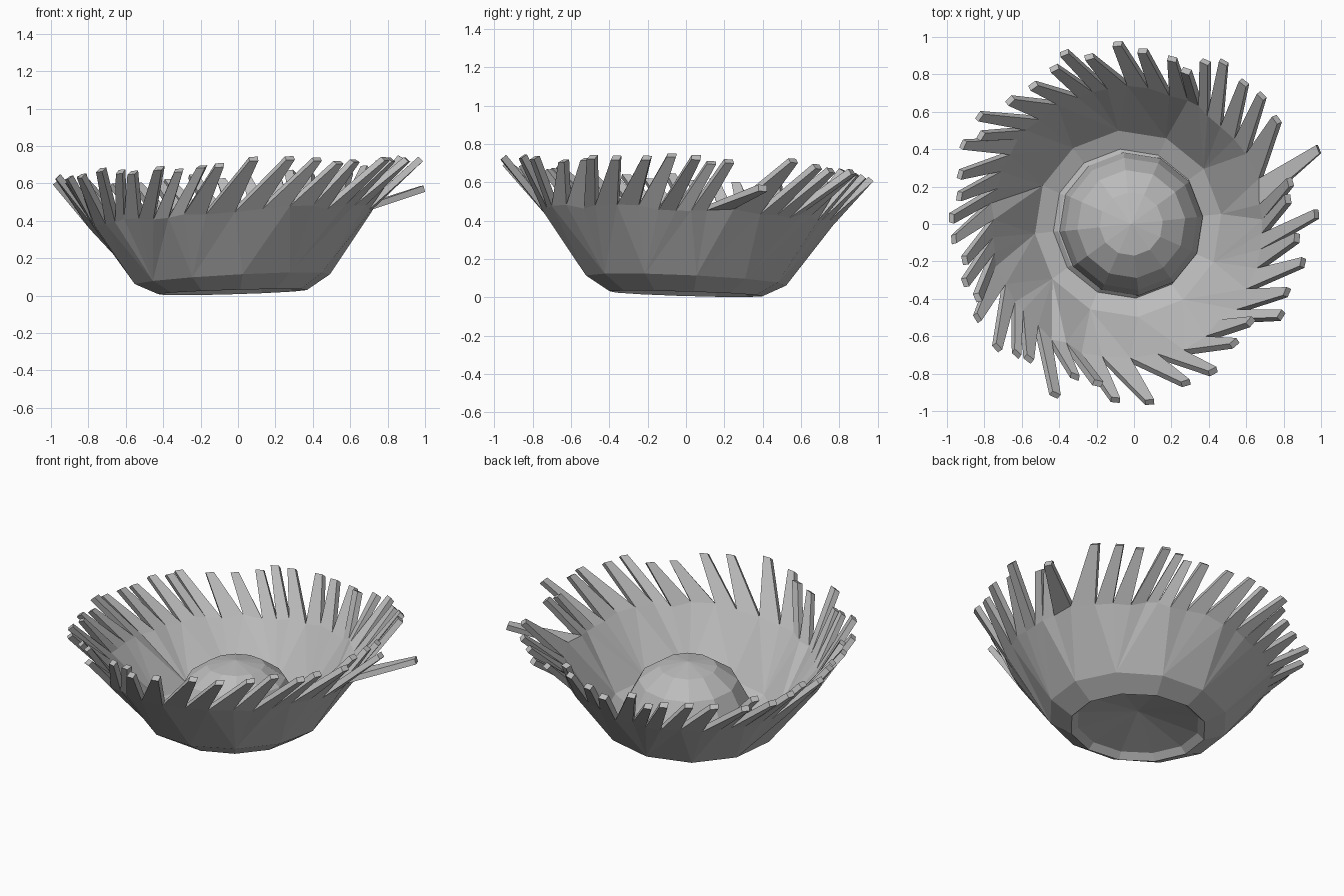
import bpy, bmesh, random
from math import sin, cos, radians, pi

random.seed(4)
cube = bpy.data.objects.get("Cube")
if cube:
    bpy.data.objects.remove(cube, do_unlink=True)

SIDES = 12          # facets of the dome and base
LEAN = radians(10)  # swirl of the fringe
THICK = 0.035

# Fringe: direction of each tip in degrees and its reach in hundredths
TIP_ANGLE = [3, 9, 15, 22, 36, 45, 52, 61, 66, 71, 77, 87, 95, 105, 112, 117, 126, 135,
             145, 150, 155, 164, 171, 178, 185, 192, 199, 205, 211, 222, 228, 232, 245,
             249, 257, 264, 275, 288, 298, 310, 320, 328, 336, 347, 355]
TIP_REACH = [98, 84, 87, 106, 95, 97, 96, 99, 95, 87, 91, 93, 97, 93, 99, 94, 92, 94,
             101, 95, 101, 97, 95, 98, 97, 93, 96, 93, 98, 99, 94, 92, 101,
             88, 88, 95, 96, 90, 90, 84, 82, 93, 90, 93, 88]

# Plain grey
grey = bpy.data.materials.new("plain_grey")
grey.use_nodes = True
colour = (0.5, 0.5, 0.5, 1)
grey.diffuse_color = colour
grey.node_tree.nodes["Principled BSDF"].inputs["Base Color"].default_value = colour


def point(bm, angle, r, z, cx=0.0, tilt=(0.06, -0.04)):
    """Vertex on a ring whose plane is slightly tilted."""
    x, y = cx + r * cos(angle), r * sin(angle)
    return bm.verts.new((x, y, z + tilt[0] * x + tilt[1] * y))


def ring(bm, r, z, cx=-0.03, tilt=(0.03, -0.03)):
    return [point(bm, radians(6) + 2 * pi * k / SIDES, r, z, cx, tilt) for k in range(SIDES)]


def fan_and_rings(bm, apex_z, profile, cx):
    """Apex fan followed by bands of quads; returns the last ring."""
    apex = bm.verts.new((cx, 0, apex_z))
    rings = [ring(bm, r, z, cx) for r, z in profile]
    for k in range(SIDES):
        bm.faces.new((apex, rings[0][k], rings[0][(k + 1) % SIDES]))
    for a, b in zip(rings, rings[1:]):
        bridge(bm, a, b)
    return rings[-1]


def bridge(bm, a, b):
    for k in range(SIDES):
        n = (k + 1) % SIDES
        bm.faces.new((a[k], a[n], b[n], b[k]))


def finish(bm, name, facing):
    """Make the object, with the apex fan turned up (1) or down (-1)."""
    bmesh.ops.recalc_face_normals(bm, faces=bm.faces)
    bm.faces.ensure_lookup_table()
    bm.normal_update()
    if bm.faces[0].normal.z * facing < 0:
        bmesh.ops.reverse_faces(bm, faces=bm.faces)
    mesh = bpy.data.meshes.new(name)
    bm.to_mesh(mesh)
    bm.free()
    mesh.materials.append(grey)
    obj = bpy.data.objects.new(name, mesh)
    bpy.context.collection.objects.link(obj)
    return obj


# Dome standing on the floor of the bowl
bm = bmesh.new()
fan_and_rings(bm, 0.455, [(0.17, 0.425), (0.29, 0.34), (0.355, 0.22), (0.385, 0.09)], -0.015)
finish(bm, "dome", 1)

# Shallow recess underneath, then the foot and the sloping base
bm = bmesh.new()
foot = fan_and_rings(bm, 0.13, [(0.36, 0.055), (0.40, 0.02)], -0.03)
base = ring(bm, 0.525, 0.09, tilt=(0.055, -0.045))
bridge(bm, foot, base)

# Notches between the fringe teeth
tips = [radians(a) for a in TIP_ANGLE]
count = len(tips)
notch_angle = []
for i, a in enumerate(tips):
    nxt = tips[(i + 1) % count] + (2 * pi if i == count - 1 else 0)
    notch_angle.append((a + nxt) / 2 - LEAN)
notches = [point(bm, a, random.uniform(0.74, 0.77), random.uniform(0.405, 0.435), -0.035)
           for a in notch_angle]

# Skewed facets of the wall, stitched from base corners to notches
base_start = radians(6)
swirl = radians(12)
i = j = 0
start = min(range(count), key=lambda n: abs(notch_angle[n] - swirl - base_start))
while i < SIDES or j < count:
    b, n = base[i % SIDES], notches[(start + j) % count]
    next_base = base_start + 2 * pi * (i + 0.5) / SIDES
    s = start + j + 1
    next_notch = notch_angle[s % count] + 2 * pi * (s // count) - swirl
    if j < count and (i == SIDES or next_notch <= next_base):
        bm.faces.new((b, notches[s % count], n))
        j += 1
    else:
        bm.faces.new((b, base[(i + 1) % SIDES], n))
        i += 1

# Tapered fringe teeth, one of them bent low
for i, (a, reach) in enumerate(zip(tips, TIP_REACH)):
    r = reach / 100 + 0.01
    height = 0.51 if reach > 105 else 0.66 + random.uniform(-0.015, 0.02)
    half = 0.024 / r
    right = point(bm, a - half, r, height)
    left = point(bm, a + half, r, height)
    bm.faces.new((notches[i - 1], notches[i], left, right))

# The outside is drawn, so the shell thickens inwards
bowl = finish(bm, "fringed_bowl", -1)
shell = bowl.modifiers.new("shell", "SOLIDIFY")
shell.thickness = THICK
shell.offset = -1
shell.use_even_offset = True
